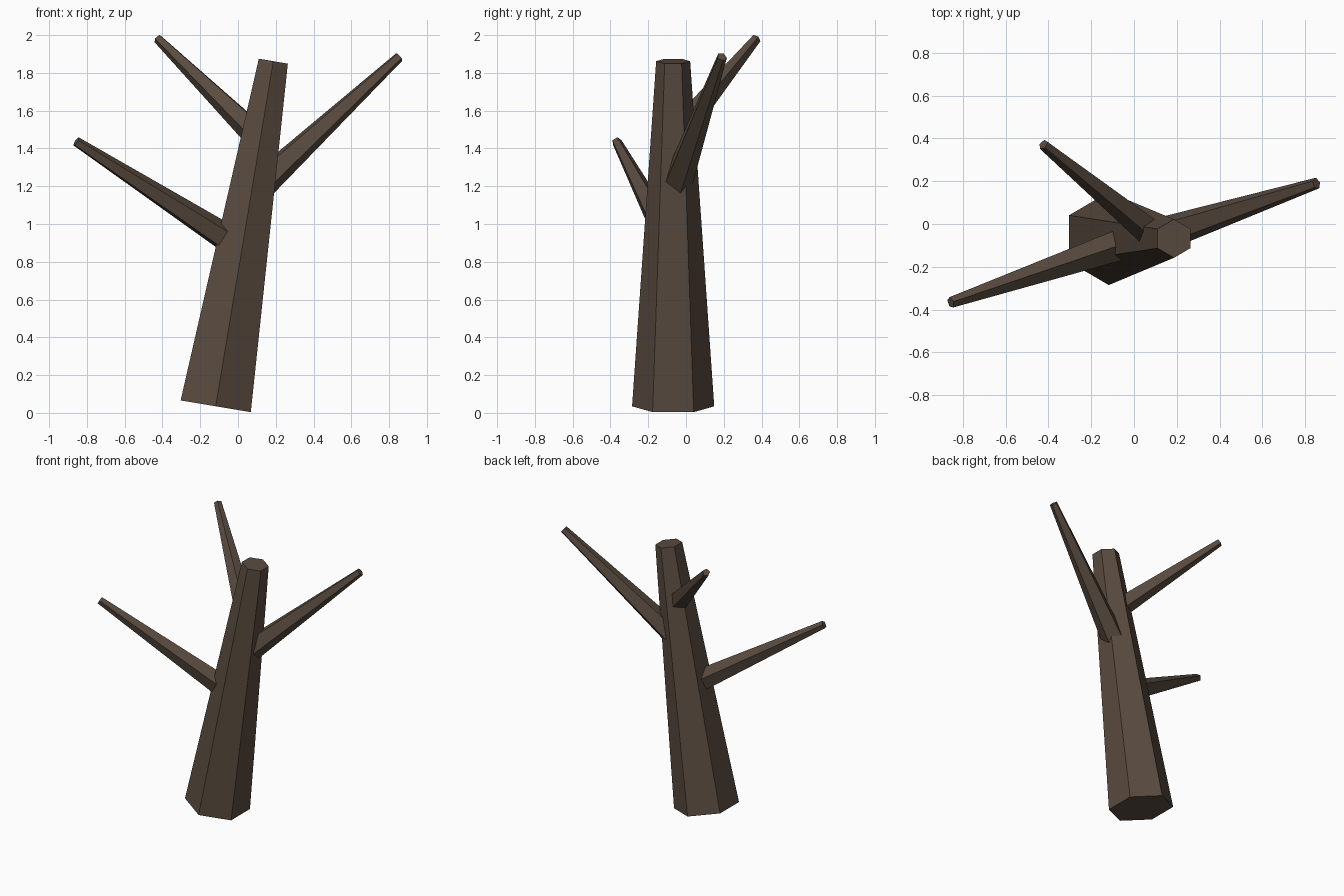
import bpy
import bmesh
from mathutils import Vector, Matrix

if "Cube" in bpy.data.objects:
    bpy.data.objects.remove(bpy.data.objects["Cube"], do_unlink=True)

bark = bpy.data.materials.new("bark_brown")
bark.use_nodes = True
BROWN = (0.10, 0.07, 0.05, 1)
bark.diffuse_color = BROWN
bark.node_tree.nodes["Principled BSDF"].inputs["Base Color"].default_value = BROWN


def limb(name, start, end, sides, r_start, r_end):
    """Flat-shaded tapered prism running from start to end."""
    axis = end - start
    turn = Vector((0, 0, 1)).rotation_difference(axis).to_matrix().to_4x4()
    bm = bmesh.new()
    bmesh.ops.create_cone(bm, cap_ends=True, segments=sides,
                          radius1=r_start, radius2=r_end, depth=axis.length,
                          matrix=Matrix.Translation((start + end) / 2) @ turn)
    mesh = bpy.data.meshes.new(name)
    bm.to_mesh(mesh)
    bm.free()
    mesh.materials.append(bark)
    obj = bpy.data.objects.new(name, mesh)
    bpy.context.collection.objects.link(obj)


# Leaning six-sided trunk
foot = Vector((-0.118, -0.068, 0.035))
crown = Vector((0.187, -0.068, 1.862))
limb("trunk", foot, crown, 6, 0.2175, 0.09)

# Five-sided bare branches: name, place along the trunk, tip, base and tip radius
branches = [
    ("lower_right_branch", 0.457, (-0.857, -0.367, 1.436), 0.082, 0.027),
    ("middle_left_branch", 0.616, (0.853, 0.190, 1.885), 0.087, 0.027),
    ("upper_back_branch", 0.775, (-0.424, 0.372, 1.981), 0.074, 0.026),
]
for name, along, tip, r_base, r_tip in branches:
    limb(name, foot.lerp(crown, along), Vector(tip), 5, r_base, r_tip)
